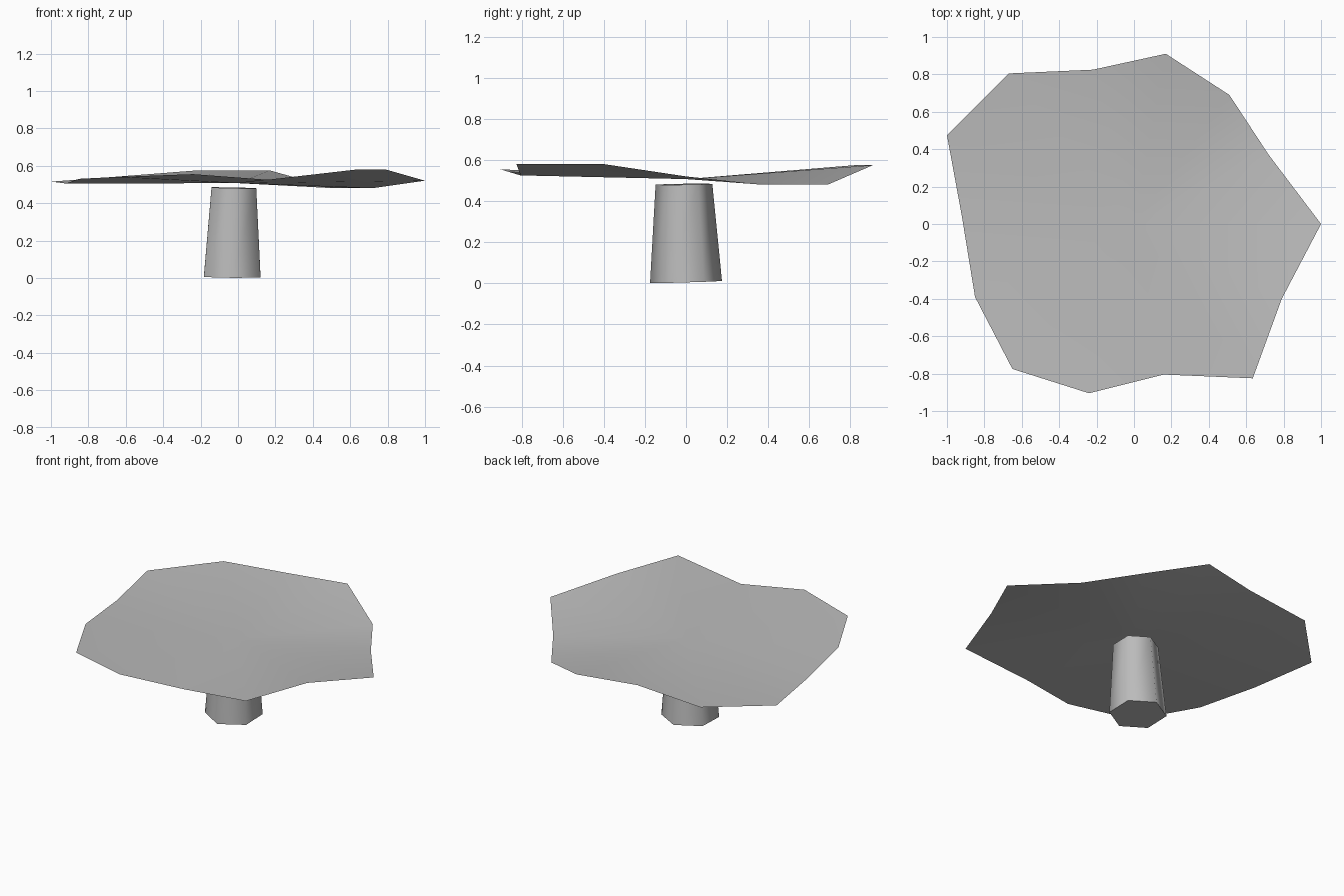
import bpy
import bmesh
import math
from mathutils import Vector

cube = bpy.data.objects.get("Cube")
if cube:
    bpy.data.objects.remove(cube, do_unlink=True)

# One plain grey for the whole table
grey = bpy.data.materials.new("plain_grey")
grey.use_nodes = True
colour = (0.5, 0.5, 0.5, 1)
grey.diffuse_color = colour
grey.node_tree.nodes["Principled BSDF"].inputs["Base Color"].default_value = colour


def finish(name, bm, angle):
    """Turn a bmesh into a smooth-shaded object with the grey material."""
    mesh = bpy.data.meshes.new(name)
    bm.to_mesh(mesh)
    bm.free()
    mesh.materials.append(grey)
    obj = bpy.data.objects.new(name, mesh)
    bpy.context.collection.objects.link(obj)
    bpy.ops.object.select_all(action="DESELECT")
    obj.select_set(True)
    bpy.context.view_layer.objects.active = obj
    bpy.ops.object.shade_smooth_by_angle(angle=math.radians(angle))
    return obj


# Tabletop: a warped, irregular sheet fanned from its low middle
rim_points = [
    (1, 0, .52), (.72, .37, .48), (.51, .69, .48), (.17, .91, .575),
    (-.22, .825, .575), (-.67, .805, .54), (-1, .475, .515),
    (-.92, .04, .505), (-.85, -.39, .53), (-.65, -.775, .54),
    (-.24, -.905, .555), (.16, -.805, .525), (.635, -.825, .58),
    (.79, -.4, .58),
]
bm = bmesh.new()
middle = bm.verts.new((0, 0, .507))
rim = [bm.verts.new(p) for p in rim_points]
for i, v in enumerate(rim):
    bm.faces.new((middle, v, rim[(i + 1) % len(rim)]))
finish("tabletop", bm, 60)

# Leg: a tapered six-sided post with slightly tilted ends
SIDES = 6


def leg_ring(bm, centre, radius, tilt_x, tilt_y):
    ring = []
    for i in range(SIDES):
        a = math.tau * (i + .5) / SIDES
        x, y = radius * math.cos(a), radius * math.sin(a)
        offset = Vector((x, y, tilt_x * x + tilt_y * y))
        ring.append(bm.verts.new(Vector(centre) + offset))
    return ring


bm = bmesh.new()
bottom = leg_ring(bm, (-.031, 0, .006), .175, -.01, .03)
top = leg_ring(bm, (-.022, -.01, .482), .138, -.02, .015)
for i in range(SIDES):
    j = (i + 1) % SIDES
    bm.faces.new((bottom[i], bottom[j], top[j], top[i]))
bm.faces.new(bottom[::-1])
bm.faces.new(top)
finish("leg", bm, 70)
